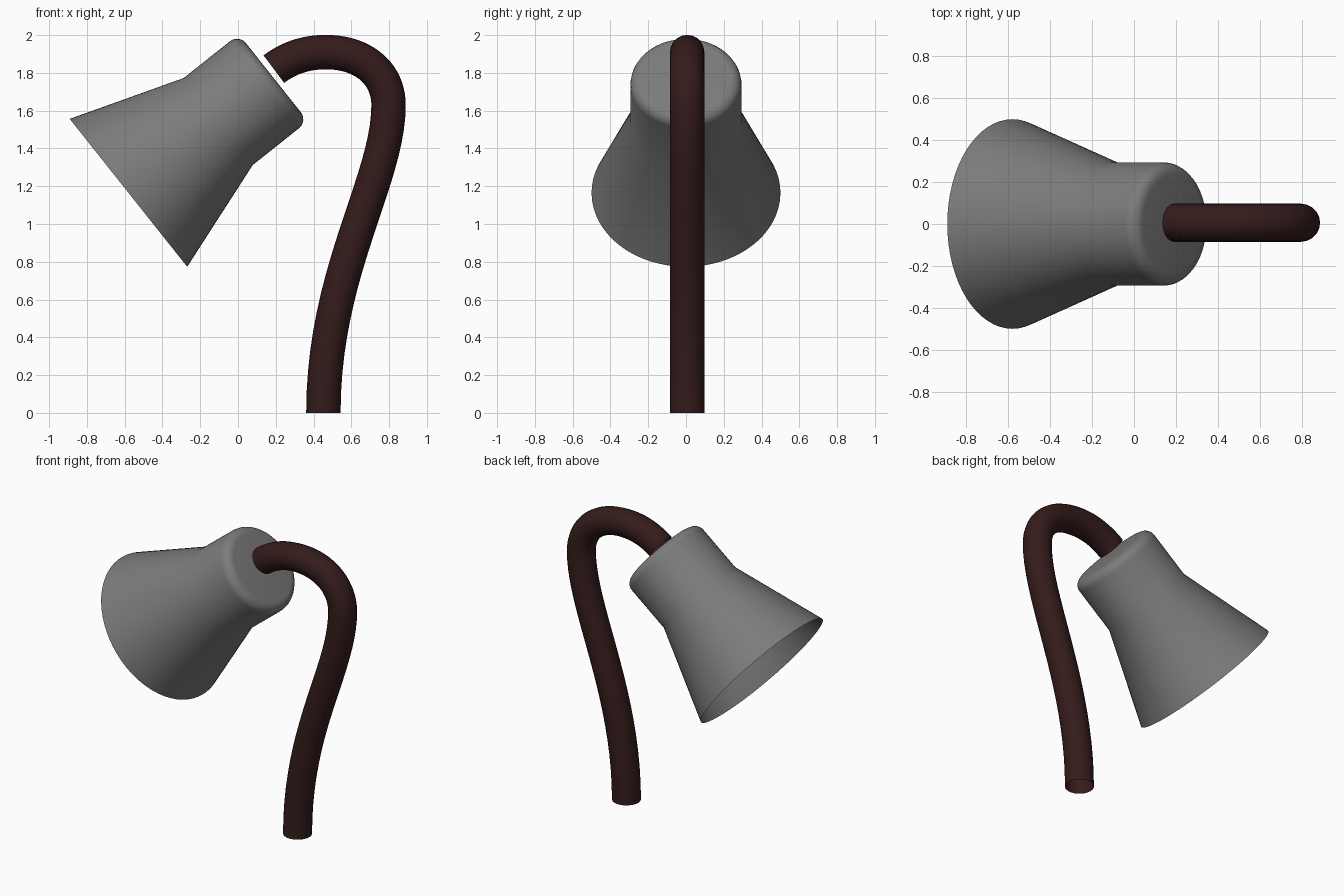
import bpy, bmesh, math
from mathutils import Vector, Matrix

if "Cube" in bpy.data.objects:
    bpy.data.objects.remove(bpy.data.objects["Cube"])


def finish(obj, angle, name, color):
    bpy.ops.object.select_all(action='DESELECT')
    obj.select_set(True)
    bpy.context.view_layer.objects.active = obj
    bpy.ops.object.shade_smooth_by_angle(angle=math.radians(angle))
    mat = bpy.data.materials.new(name)
    mat.diffuse_color = (*color, 1)
    mat.use_nodes = True
    mat.node_tree.nodes["Principled BSDF"].inputs["Base Color"].default_value = mat.diffuse_color
    obj.data.materials.clear()
    obj.data.materials.append(mat)


# Lamp shade: lathed open cone, collar and rounded closed top
RIM_CENTRE = Vector((-0.58, 0, 1.165))
AXIS = Vector((0.783, 0, 0.622)).normalized()
R, L, B = 0.294, 0.98, 0.06
profile = [(0.5, 0), (R, 0.607)]
for i in range(7):
    a = math.radians(15 * i)
    profile.append((R - B + B * math.cos(a), L - B + B * math.sin(a)))
profile.append((0, L))

bm = bmesh.new()
verts = [bm.verts.new((r, 0, z)) for r, z in profile]
edges = [bm.edges.new(pair) for pair in zip(verts, verts[1:])]
bmesh.ops.spin(bm, geom=verts + edges, cent=(0, 0, 0), axis=(0, 0, 1),
               angle=math.tau, steps=64, use_duplicate=False)
bmesh.ops.remove_doubles(bm, verts=bm.verts, dist=0.0005)
bmesh.ops.recalc_face_normals(bm, faces=bm.faces)
if sum(f.normal.dot(f.calc_center_median() - Vector((0, 0, 0.4))) for f in bm.faces) < 0:
    bmesh.ops.reverse_faces(bm, faces=bm.faces)
mesh = bpy.data.meshes.new("lamp_shade")
bm.to_mesh(mesh)
bm.free()
shade = bpy.data.objects.new("lamp_shade", mesh)
shade.matrix_world = Matrix.Translation(RIM_CENTRE) @ AXIS.to_track_quat('Z', 'Y').to_matrix().to_4x4()
bpy.context.collection.objects.link(shade)
finish(shade, 30, "dark_grey", (0.2, 0.2, 0.2))

# Gooseneck: round tube along a bezier path (point, left handle, right handle in x, z)
path = [((0.452, 0), (0.452, -0.2), (0.452, 0.75)),
        ((0.797, 1.63), (0.797, 1.23), (0.797, 1.79)),
        ((0.465, 1.91), (0.67, 1.91), (0.36, 1.91)),
        ((0.19, 1.82), (0.27, 1.88), (0.11, 1.76))]
curve = bpy.data.curves.new("gooseneck", 'CURVE')
curve.dimensions = '3D'
curve.bevel_depth = 0.091
curve.bevel_resolution = 8
curve.resolution_u = 20
spline = curve.splines.new('BEZIER')
spline.bezier_points.add(len(path) - 1)
for point, (co, left, right) in zip(spline.bezier_points, path):
    point.handle_left_type = point.handle_right_type = 'FREE'
    point.co = (co[0], 0.006, co[1])
    point.handle_left = (left[0], 0.006, left[1])
    point.handle_right = (right[0], 0.006, right[1])
neck = bpy.data.objects.new("gooseneck", curve)
bpy.context.collection.objects.link(neck)
bpy.ops.object.select_all(action='DESELECT')
neck.select_set(True)
bpy.context.view_layer.objects.active = neck
bpy.ops.object.convert(target='MESH')
finish(bpy.context.object, 40, "dark_brown", (0.035, 0.011, 0.011))
